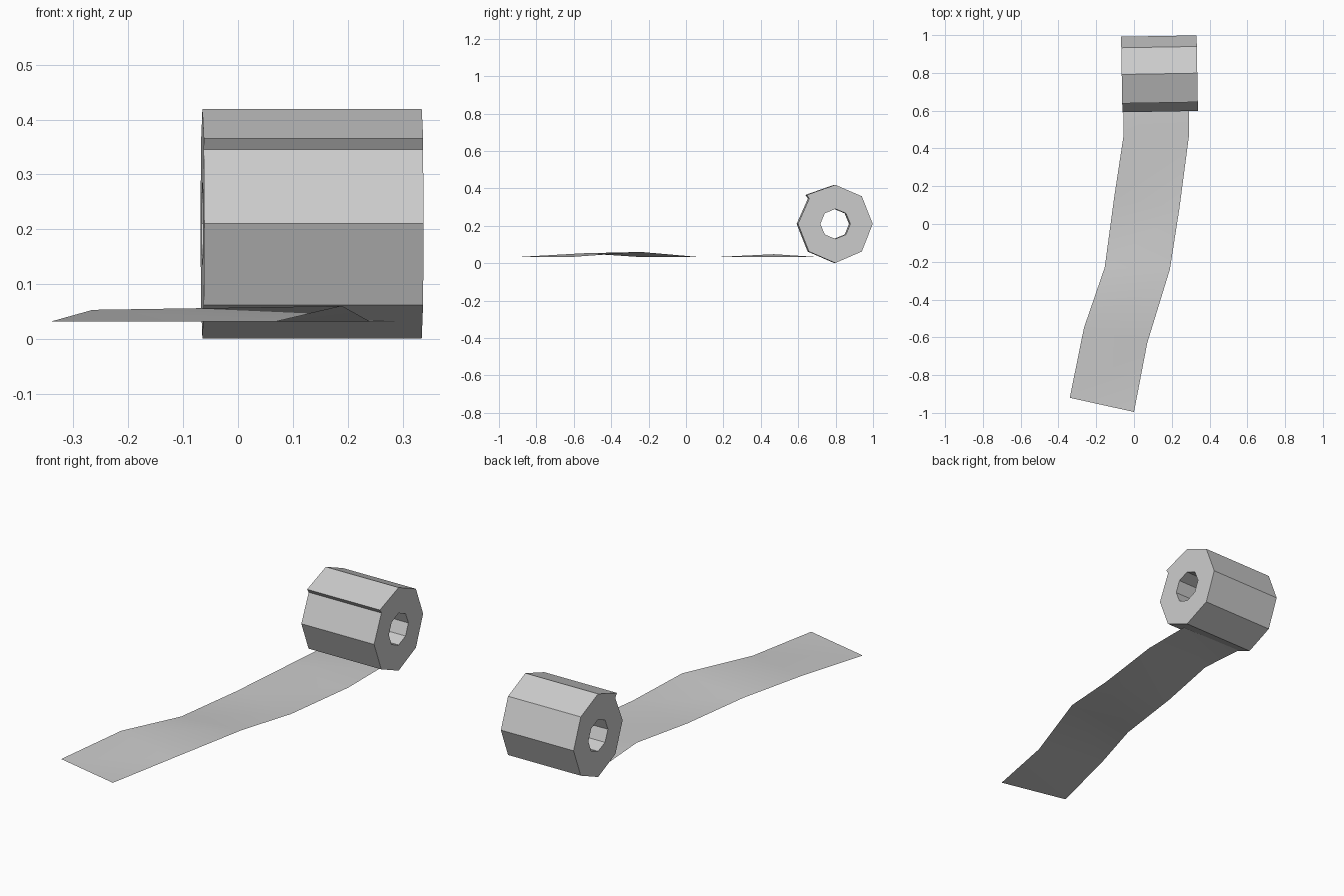
import bpy, bmesh, math
from mathutils import Matrix, Vector

if "Cube" in bpy.data.objects:
    bpy.data.objects.remove(bpy.data.objects["Cube"])

paper = bpy.data.materials.new("paper_grey")
paper.diffuse_color = (0.6, 0.6, 0.6, 1)
paper.use_nodes = True
paper.node_tree.nodes["Principled BSDF"].inputs["Base Color"].default_value = paper.diffuse_color


def finish(name, bm):
    mesh = bpy.data.meshes.new(name)
    bm.to_mesh(mesh)
    bm.free()
    mesh.materials.append(paper)
    obj = bpy.data.objects.new(name, mesh)
    bpy.context.collection.objects.link(obj)
    return obj


# Roll: octagonal tube along x, with a small lip where the outer layer ends
CY, CZ, HALF = 0.795, 0.21, 0.2


def ring(radius):
    return [(radius * math.sin(i * math.pi / 4), radius * math.cos(i * math.pi / 4))
            for i in range(8)]


outer = ring(0.2)
outer = [(y, z * 1.045) for y, z in outer]
outer[7] = (-0.14, 0.135)
outer.append((-0.153, 0.155))
inner = ring(0.08)
inner.append(inner[7])          # keeps the caps matched at the lip

bm = bmesh.new()


def loop(points, x):
    return [bm.verts.new((x, y, z)) for y, z in points]


ol, orr = loop(outer, -HALF), loop(outer, HALF)
il, ir = loop(inner, -HALF), loop(inner, HALF)
n = len(outer)
for i in range(n):
    j = (i + 1) % n
    bm.faces.new((ol[i], ol[j], orr[j], orr[i]))
    bm.faces.new((il[j], il[i], ir[i], ir[j]))
    bm.faces.new((ol[j], ol[i], il[i], il[j]))
    bm.faces.new((orr[i], orr[j], ir[j], ir[i]))
bmesh.ops.remove_doubles(bm, verts=bm.verts, dist=0.0005)
bmesh.ops.recalc_face_normals(bm, faces=bm.faces)
roll = finish("paper_roll", bm)
roll.data.transform(Matrix.Translation((0.135, CY, CZ)) @ Matrix.Rotation(math.radians(1), 4, 'Z'))

# Loose strip: wavy ribbon given by its left and right edges
left = [(-0.34, -0.92, 0.032), (-0.265, -0.55, 0.053), (-0.155, -0.23, 0.032),
        (-0.105, 0.14, 0.032), (-0.055, 0.47, 0.048), (-0.055, 0.72, 0.032)]
right = [(0.0, -0.995, 0.032), (0.07, -0.63, 0.032), (0.19, -0.24, 0.06),
         (0.24, 0.08, 0.032), (0.29, 0.46, 0.032), (0.29, 0.72, 0.032)]
bm = bmesh.new()
lv = [bm.verts.new(p) for p in left]
rv = [bm.verts.new(p) for p in right]
for i in range(len(left) - 1):
    bm.faces.new((lv[i], rv[i], rv[i + 1]))
    bm.faces.new((lv[i], rv[i + 1], lv[i + 1]))
strip = finish("paper_strip", bm)
for p in strip.data.polygons:
    p.use_smooth = True
